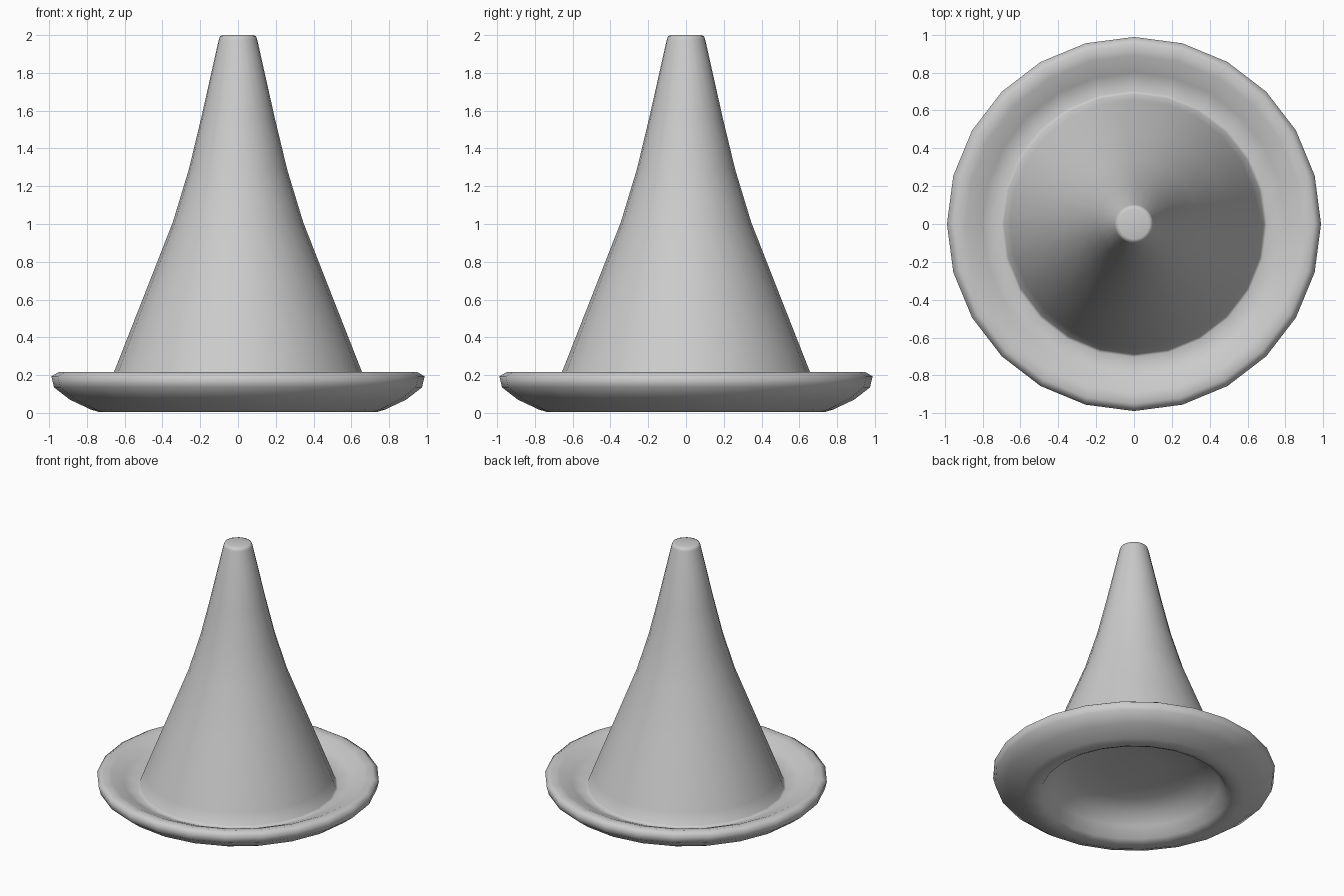
import bpy, bmesh
from math import sin, cos, radians, tau

if "Cube" in bpy.data.objects:
    bpy.data.objects.remove(bpy.data.objects["Cube"])

SIDES = 24


def lathe(name, profile):
    """Revolve an (r, z) profile about z and cap both open ends."""
    bm = bmesh.new()
    rings = [[bm.verts.new((r * cos(tau * i / SIDES), r * sin(tau * i / SIDES), z))
              for i in range(SIDES)] for r, z in profile]
    for a, b in zip(rings, rings[1:]):
        for i in range(SIDES):
            j = (i + 1) % SIDES
            bm.faces.new((a[i], a[j], b[j], b[i]))
    bm.faces.new(rings[0])
    bm.faces.new(rings[-1])
    bmesh.ops.recalc_face_normals(bm, faces=bm.faces)
    mesh = bpy.data.meshes.new(name)
    bm.to_mesh(mesh)
    bm.free()
    obj = bpy.data.objects.new(name, mesh)
    bpy.context.collection.objects.link(obj)
    bpy.context.view_layer.objects.active = obj
    obj.select_set(True)
    bpy.ops.object.shade_smooth_by_angle(angle=radians(85))
    obj.select_set(False)
    return obj


# Pointed crown flowing into a dished brim, then under into a shallow hollow
crown = [(0.08, 2.0), (0.095, 1.995), (0.102, 1.975), (0.195, 1.56), (0.26, 1.29),
         (0.345, 1.01), (0.49, 0.64), (0.655, 0.22), (0.687, 0.135)]
brim = [(0.703, 0.12), (0.80, 0.165), (0.89, 0.205), (0.95, 0.216), (0.988, 0.193),
        (0.974, 0.135), (0.89, 0.07), (0.78, 0.018), (0.74, 0.006)]
hollow = [(0.69, 0.006), (0.65, 0.025), (0.60, 0.10), (0.53, 0.17), (0.42, 0.215),
          (0.20, 0.235)]

lathe("pointed_hat", crown + brim + hollow)
